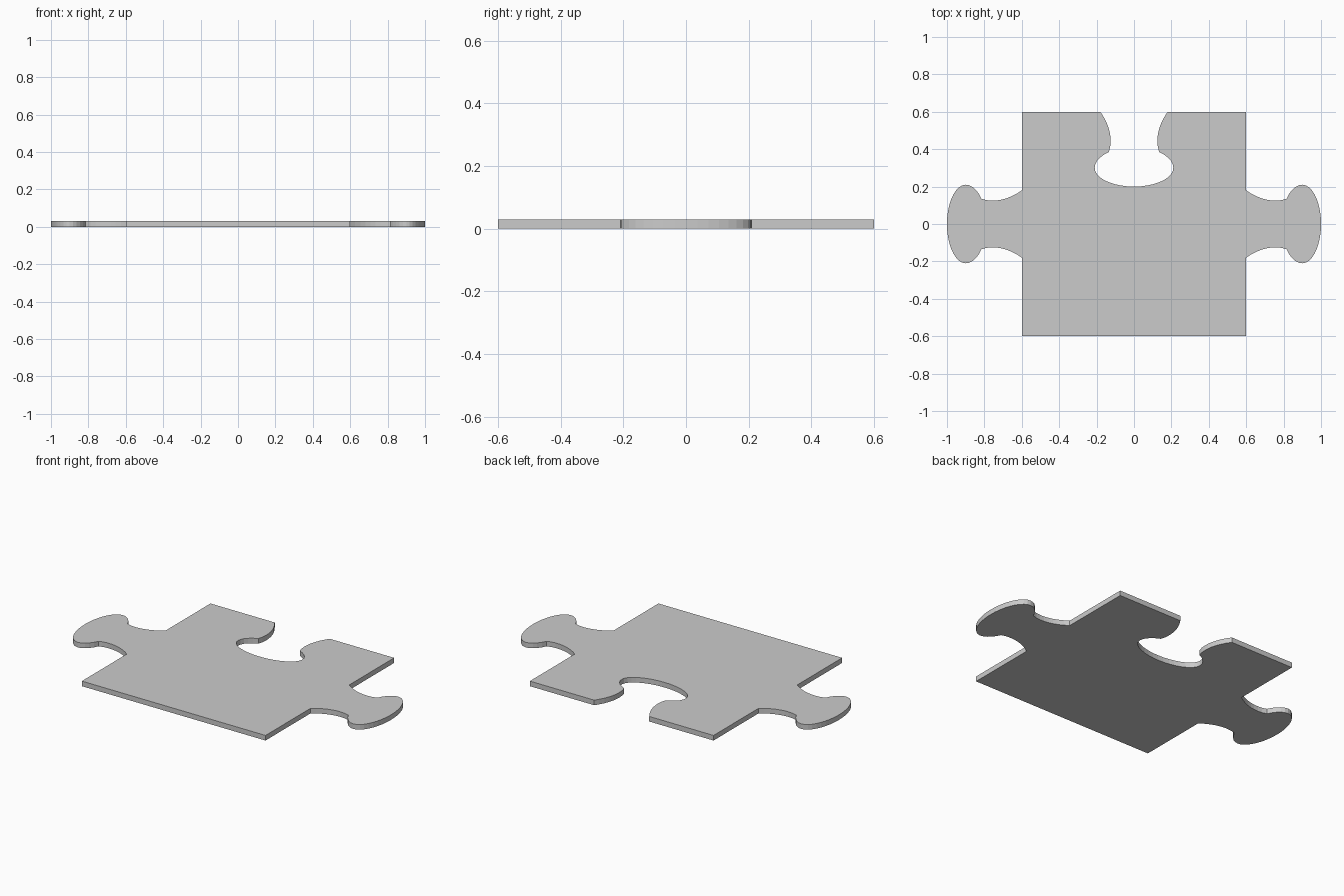
import bpy, bmesh
from math import sin, cos, radians

if "Cube" in bpy.data.objects:
    bpy.data.objects.remove(bpy.data.objects["Cube"])

HALF, THICK = 0.6, 0.03


def knob_half():
    """Half of the connector: (offset along edge, distance from edge), base to tip."""
    # curved neck
    pts = []
    for i in range(8):
        d = 0.215 * i / 8
        pts.append((0.125 + 0.055 * ((d - 0.155) / 0.155) ** 2, d))
    # oval head
    for i in range(15):
        t = radians(-50 + 140 * i / 14)
        pts.append((0.21 * cos(t), 0.3 + (0.1 if t > 0 else 0.11) * sin(t)))
    return pts


half = knob_half()
knob = [(-s, d) for s, d in half] + half[-2::-1]   # mirrored to a full connector

# outline, counter-clockwise from the front left corner
outline = [(-HALF, -HALF), (HALF, -HALF)]
outline += [(HALF + d, s) for s, d in knob]        # right tab
outline += [(HALF, HALF)]
outline += [(-s, HALF - d) for s, d in knob]       # back socket
outline += [(-HALF, HALF)]
outline += [(-HALF - d, -s) for s, d in knob]      # left tab

# extrude the outline into a thin flat piece
bm = bmesh.new()
face = bm.faces.new([bm.verts.new((x, y, 0)) for x, y in outline])
top = bmesh.ops.extrude_face_region(bm, geom=[face], use_keep_orig=True)
bmesh.ops.translate(bm, vec=(0, 0, THICK),
                    verts=[g for g in top["geom"] if isinstance(g, bmesh.types.BMVert)])
bmesh.ops.recalc_face_normals(bm, faces=bm.faces)
mesh = bpy.data.meshes.new("puzzle_piece")
bm.to_mesh(mesh)
bm.free()
piece = bpy.data.objects.new("puzzle_piece", mesh)
bpy.context.collection.objects.link(piece)
